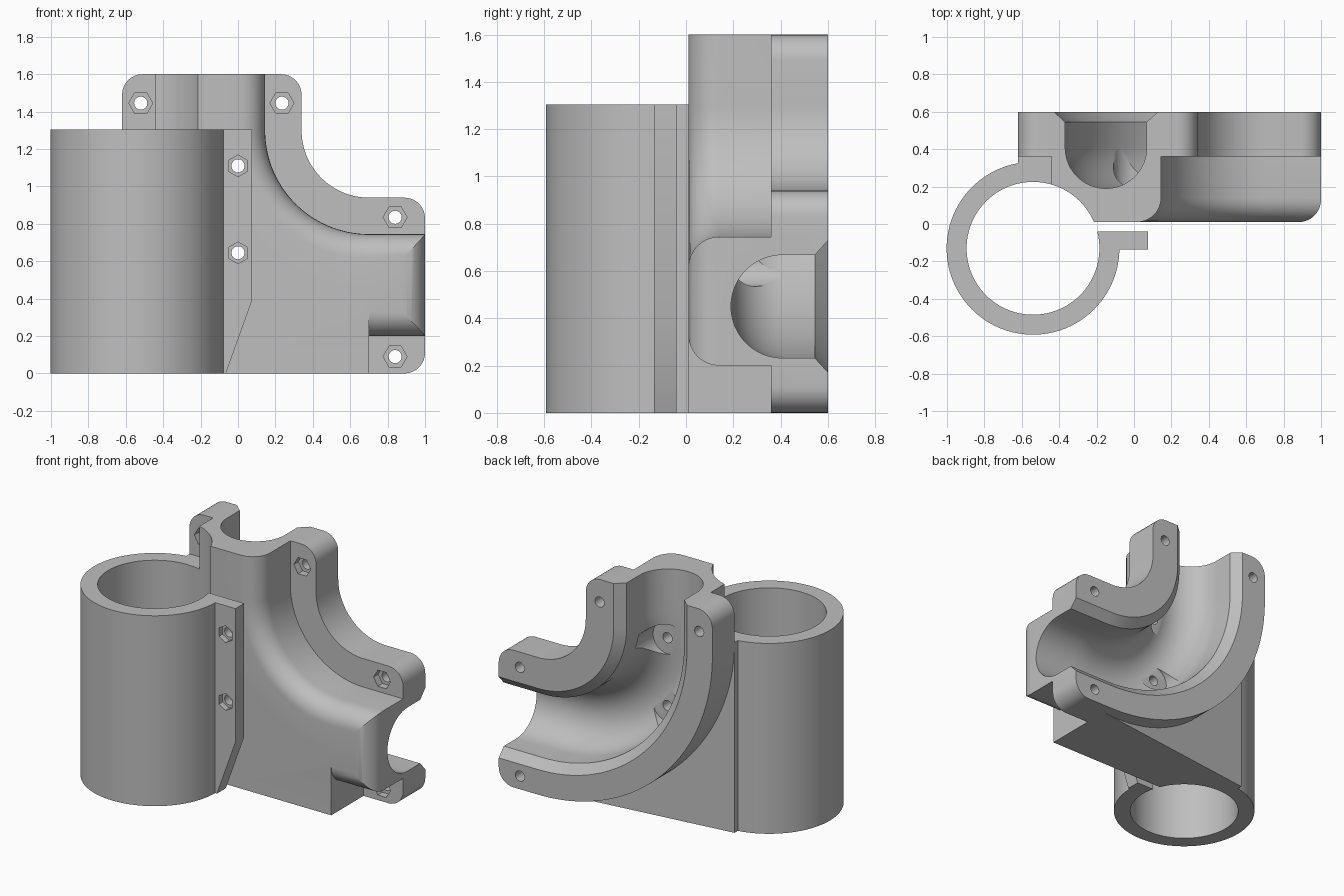
import bpy, bmesh, math

if "Cube" in bpy.data.objects:
    bpy.data.objects.remove(bpy.data.objects["Cube"])

CX, CZ = 0.7, 1.3            # bend centre of the elbow
TX, TY, H = -0.54, -0.13, 1.305  # upright sleeve axis and height


def finish(name, bm):
    bmesh.ops.recalc_face_normals(bm, faces=bm.faces)
    me = bpy.data.meshes.new(name)
    bm.to_mesh(me)
    bm.free()
    ob = bpy.data.objects.new(name, me)
    bpy.context.collection.objects.link(ob)
    return ob


def loft(name, rings):
    """Skin a list of equal rings and cap both ends."""
    bm = bmesh.new()
    vs = [[bm.verts.new(p) for p in ring] for ring in rings]
    n = len(vs[0])
    for a, b in zip(vs, vs[1:]):
        for i in range(n):
            j = (i + 1) % n
            bm.faces.new((a[i], a[j], b[j], b[i]))
    bm.faces.new(vs[0])
    bm.faces.new(vs[-1][::-1])
    return finish(name, bm)


def arc(cx, cy, r, a0, a1, n, ry=None):
    ry = r if ry is None else ry
    pts = []
    for i in range(n + 1):
        a = math.radians(a0 + (a1 - a0) * i / n)
        pts.append((cx + r * math.cos(a), cy + ry * math.sin(a)))
    return pts


def prism_y(name, poly, y0, back):
    """Extrude an x-z outline from y0 to back(x)."""
    return loft(name, [[(x, y0, z) for x, z in poly],
                       [(x, back(x), z) for x, z in poly]])


def prism_z(name, poly, z0, z1):
    return loft(name, [[(x, y, z) for x, y in poly] for z in (z0, z1)])


def box(name, x0, x1, y0, y1, z0, z1):
    return prism_z(name, [(x0, y0), (x1, y0), (x1, y1), (x0, y1)], z0, z1)


def rod(name, x, z, r, y0, y1, n=32, turn=0):
    return prism_y(name, arc(x, z, r, turn, turn + 360, n)[:-1], y0, lambda _: y1)


def elbow(name, profile, ext=0.0):
    """Sweep a (radius, y) profile down, round the bend and out to the right."""
    rings = [[(CX - r, y, 1.6 + ext) for r, y in profile]]
    for i in range(41):
        a = math.radians(90 * i / 40)
        rings.append([(CX - r * math.cos(a), y, CZ - r * math.sin(a)) for r, y in profile])
    rings.append([(1.0 + ext, y, CZ - r) for r, y in profile])
    return loft(name, rings)


def combine(ob, other, op):
    m = ob.modifiers.new(op, 'BOOLEAN')
    m.operation, m.solver, m.object = op, 'EXACT', other
    bpy.context.view_layer.objects.active = ob
    bpy.ops.object.modifier_apply(modifier=m.name)
    bpy.data.objects.remove(other, do_unlink=True)


# Upright sleeve, split on the right side
part = prism_z("elbow_and_sleeve_clamp", arc(TX, TY, 0.462, 0, 360, 96)[:-1], 0, H)
combine(part, box("slit", TX, 0.2, -0.04, 0.01, -0.1, 1.7), 'DIFFERENCE')

# Pinch lug with a slanted lower end
lug = prism_y("pinch_lug", [(-0.25, 0), (-0.065, 0), (0.075, 0.39), (0.075, H), (-0.25, H)],
              -0.135, lambda x: -0.04)
combine(part, lug, 'UNION')

# Elbow shell with rounded front edges and a rounded right end
profile = ([(0.555, 0.5)] + arc(0.685, 0.14, 0.13, 180, 270, 8)
           + arc(0.97, 0.14, 0.13, 270, 360, 8) + [(1.10, 0.5)])
shell = elbow("elbow_shell", profile)
nose = [(1.05, -0.05), (0.88, -0.05)] + arc(0.88, 0.13, 0.12, 270, 360, 8) + [(1.05, 0.13)]
combine(shell, prism_z("nose_cutter", nose, 0.1, 0.85), 'DIFFERENCE')
combine(part, shell, 'UNION')
combine(part, box("neck", -0.44, -0.15, 0.01, 0.5, 1.0, 1.6), 'UNION')

# Web filling the corner between elbow and sleeve
web = ([(-0.62, H), (-0.15, H)] + arc(CX, CZ, 0.85, 180, 270, 40)
       + [(0.7, 0), (-0.62, 0)])
combine(part, prism_y("web", web, 0.01, lambda x: 0.36 + 0.125 * (x + 0.62)), 'UNION')

# Curved flange along both sides of the elbow
c = 0.11
flange = (arc(-0.62 + c, 1.6 - c, c, 90, 180, 8)
          + arc(CX, CZ, 1.32, 180, 270, 48, 1.30)
          + arc(1 - c, c, c, 270, 360, 8)
          + arc(1 - c, 0.94 - c, c, 0, 90, 8)
          + arc(CX, CZ, 0.36, 270, 180, 28)
          + arc(0.34 - c, 1.6 - c, c, 0, 90, 8))
combine(part, prism_y("flange", flange, 0.36, lambda x: 0.6), 'UNION')

# Sleeve bore, also scooping the neck above the sleeve
combine(part, prism_z("bore", arc(TX, TY, 0.355, 0, 360, 96)[:-1], -0.1, 1.7), 'DIFFERENCE')

# Pipe channel with chamfered mouth
channel = ([(0.85 - 0.30, 0.62), (0.85 - 0.218, 0.545)]
           + arc(0.85, 0.408, 0.218, 180, 360, 24)
           + [(0.85 + 0.218, 0.545), (0.85 + 0.30, 0.62)])
combine(part, elbow("channel", channel, 0.05), 'DIFFERENCE')

# Pinch bolts: hole, hex recess in the lug, round seat in the channel
for z in (1.11, 0.645):
    combine(part, rod("bolt_hole", 0, z, 0.035, -0.3, 0.3), 'DIFFERENCE')
    combine(part, rod("hex_recess", 0, z, 0.058, -0.3, -0.095, 6, 30), 'DIFFERENCE')
    combine(part, rod("bolt_seat", 0, z, 0.11, 0.2, 0.4), 'DIFFERENCE')

# Flange bolts: hole and hex recess at the front
for x, z in ((-0.52, 1.445), (0.235, 1.445), (0.84, 0.835), (0.84, 0.09)):
    combine(part, rod("bolt_hole", x, z, 0.035, 0.2, 0.7), 'DIFFERENCE')
    combine(part, rod("hex_recess", x, z, 0.064, 0.3, 0.41, 6, 0), 'DIFFERENCE')

# Grey plastic, smooth curves with sharp edges
mat = bpy.data.materials.new("grey_plastic")
mat.diffuse_color = (0.52, 0.52, 0.52, 1)
mat.use_nodes = True
mat.node_tree.nodes["Principled BSDF"].inputs["Base Color"].default_value = mat.diffuse_color
part.data.materials.clear()
part.data.materials.append(mat)
for f in part.data.polygons:
    f.material_index = 0
part.select_set(True)
bpy.context.view_layer.objects.active = part
bpy.ops.object.shade_smooth_by_angle(angle=math.radians(25))
